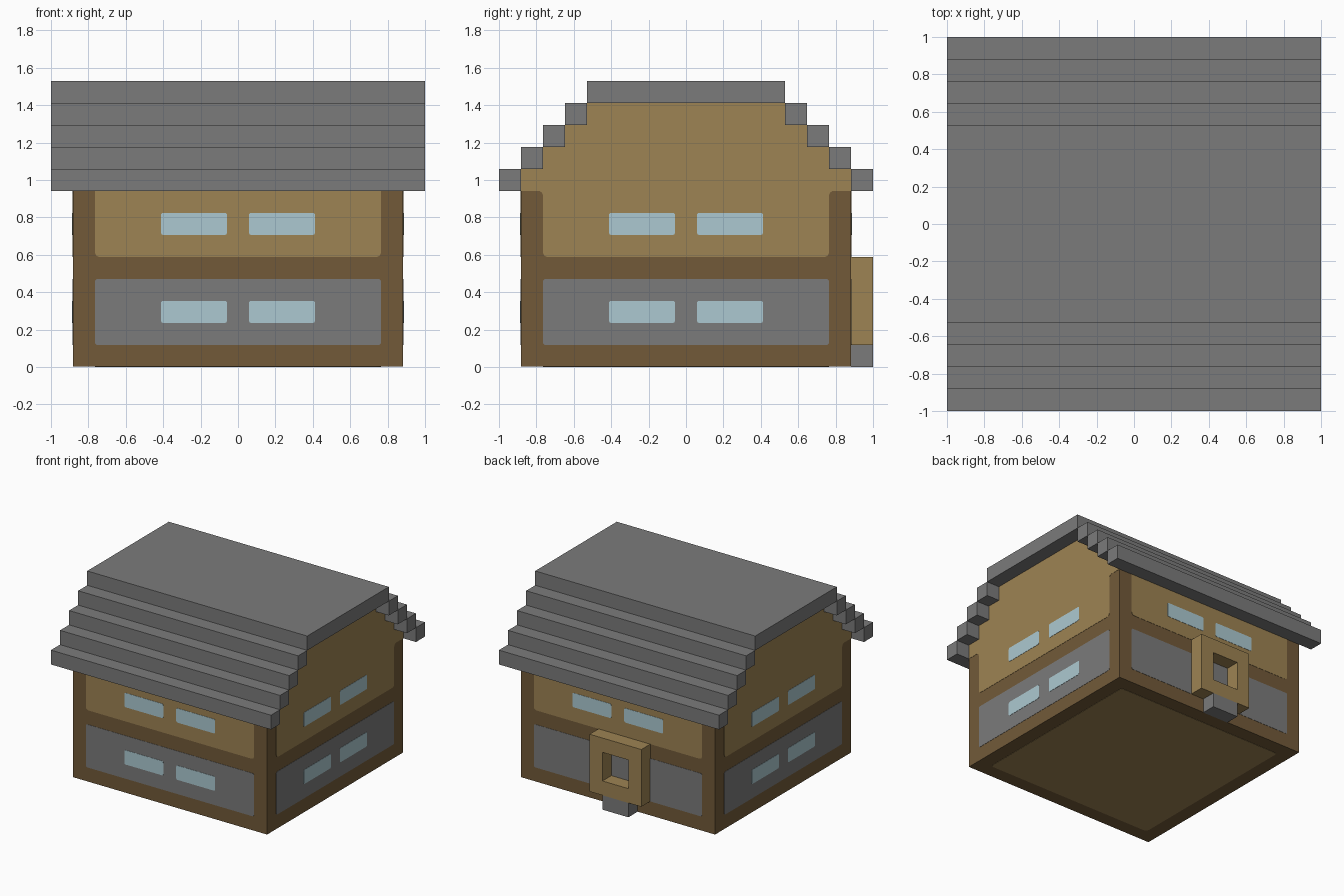
import bpy, bmesh, math
from mathutils import Matrix, Vector

cube = bpy.data.objects.get("Cube")
if cube:
    bpy.data.objects.remove(cube, do_unlink=True)

U = 2 / 17            # one building block
WALL = 7.5 * U        # half width of the house
EAVE = 8 * U          # height of the wall tops
SKIN = 0.002          # thickness of painted panels


def material(name, rgb):
    lin = [((c / 255 + 0.055) / 1.055) ** 2.4 for c in rgb] + [1]
    m = bpy.data.materials.new(name)
    m.use_nodes = True
    m.diffuse_color = lin
    node = m.node_tree.nodes["Principled BSDF"]
    node.inputs["Base Color"].default_value = lin
    node.inputs["Roughness"].default_value = 0.9
    return m


TIMBER = material("dark timber", (114, 90, 57))
PLANK = material("tan planks", (157, 131, 83))
STONE = material("grey stone", (123, 123, 123))
GLASS = material("pale blue glass", (172, 201, 209))


def finish(name, bm, mat):
    bmesh.ops.recalc_face_normals(bm, faces=bm.faces)
    me = bpy.data.meshes.new(name)
    bm.to_mesh(me)
    bm.free()
    me.materials.append(mat)
    ob = bpy.data.objects.new(name, me)
    bpy.context.collection.objects.link(ob)
    return ob


def box(name, lo, hi, mat):
    bm = bmesh.new()
    bmesh.ops.create_cube(bm, size=1)
    for v in bm.verts:
        v.co = Vector([a + (b - a) * (c + 0.5) for a, b, c in zip(lo, hi, v.co)])
    return finish(name, bm, mat)


def extrude(name, loops, depth, mat, matrix):
    """Extrude flat polygons along local z, then place them."""
    bm = bmesh.new()
    for pts in loops:
        bm.faces.new([bm.verts.new((x, y, 0)) for x, y in pts])
    bmesh.ops.remove_doubles(bm, verts=bm.verts, dist=1e-5)
    out = bmesh.ops.extrude_face_region(bm, geom=bm.faces[:], use_keep_orig=True)
    moved = [g for g in out["geom"] if isinstance(g, bmesh.types.BMVert)]
    bmesh.ops.translate(bm, verts=moved, vec=(0, 0, depth))
    bm.transform(matrix)
    return finish(name, bm, mat)


def arc(cx, cy, r, start, sweep=90, n=4):
    angles = [math.radians(start + sweep * i / n) for i in range(n + 1)]
    return [(cx + r * math.cos(a), cy + r * math.sin(a)) for a in angles]


def rounded(x0, x1, y0, y1, r):
    return (arc(x1 - r, y1 - r, r, 0) + arc(x0 + r, y1 - r, r, 90)
            + arc(x0 + r, y0 + r, r, 180) + arc(x1 - r, y0 + r, r, 270))


def on_wall(turn, offset=0):
    """Local x runs along the wall, y up, z outwards; turn 0 is the front."""
    return (Matrix.Rotation(math.radians(90 * turn), 4, 'Z')
            @ Matrix.Translation((0, -WALL - offset, 0))
            @ Matrix.Rotation(math.radians(90), 4, 'X'))


# Walls and underside
box("wall_block", (-WALL, -WALL, SKIN), (WALL, WALL, EAVE), TIMBER)
P = 6.5 * U
extrude("floor_underside", [rounded(-P, P, -P, P, 0.03)], SKIN, PLANK, Matrix())

# Stepped attic filling the roof
attic_half = [(WALL - i * U, EAVE + (i + k) * U) for i in range(4) for k in (0, 1)]
attic = attic_half + [(-x, y) for x, y in reversed(attic_half)]
extrude("attic", [attic], 2 * WALL, PLANK,
        on_wall(1) @ Matrix.Translation((0, 0, -2 * WALL)))

# Upper panels: plain on the eave sides, running up into the gable on the ends
R = 0.025
eave_half = arc(P - R, 5 * U + R, R, 270) + [(P, EAVE)]
gable_half = (arc(P - R, 5 * U + R, R, 270)
              + arc(P + R, EAVE - R, R, 180, -90) + [(WALL, EAVE - 0.001)] + attic_half)


def mirrored(half):
    return half + [(-x, y) for x, y in reversed(half)]


for turn, side in enumerate(("front", "left", "back", "right")):
    half = gable_half if turn % 2 else eave_half
    extrude(side + "_upper_panel", [mirrored(half)], SKIN, PLANK, on_wall(turn))
    extrude(side + "_lower_panel", [rounded(-P, P, U, 4 * U, 0.015)],
            SKIN, STONE, on_wall(turn))
    # Window pairs; the doorway side has none downstairs
    for floor, z in (("lower", 2 * U), ("upper", 6 * U)):
        if side == "back" and floor == "lower":
            continue
        panes = [rounded(x, x + 3 * U, z, z + U, 0.012) for x in (-3.5 * U, 0.5 * U)]
        extrude(f"{side}_{floor}_windows", panes, SKIN, GLASS, on_wall(turn, SKIN))

# Stepped roof
top = EAVE + 4 * U
box("roof_top", (-1, -4.5 * U, top), (1, 4.5 * U, top + U), STONE)
for i in range(4):
    y, z = 1 - i * U, EAVE + i * U
    box(f"front_roof_step_{i + 1}", (-1, -y, z), (1, U - y, z + U), STONE)
    box(f"back_roof_step_{i + 1}", (-1, y - U, z), (1, y, z + U), STONE)

# Square door frame with an opening, and its doorstep, off centre at the back
cx, cz = 0.5 * U, 3 * U


def square(s):
    return [(cx + a * s, cz + b * s) for a, b in ((-1, -1), (1, -1), (1, 1), (-1, 1))]


outer, inner = square(2 * U), square(U)
ring = [[outer[i], outer[(i + 1) % 4], inner[(i + 1) % 4], inner[i]] for i in range(4)]
extrude("door_frame", ring, U, PLANK, on_wall(2))
box("doorstep", (-1.5 * U, WALL, 0), (0.5 * U, 1, U), STONE)
